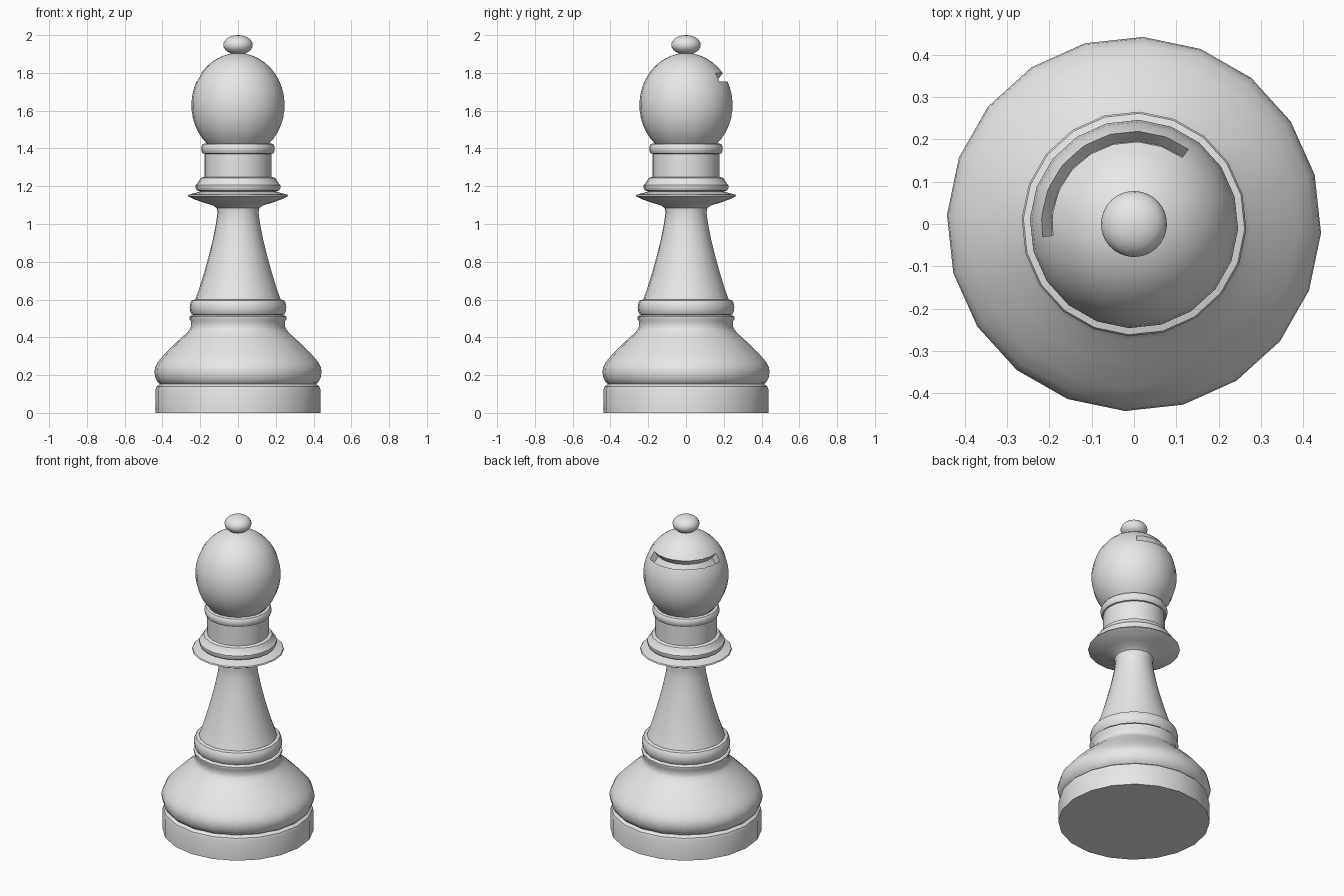
import bpy, bmesh, math
from math import sin, cos, radians

if "Cube" in bpy.data.objects:
    bpy.data.objects.remove(bpy.data.objects["Cube"])

SIDES = 20
TURN = radians(-2.8)

stone = bpy.data.materials.new("pale_grey")
stone.diffuse_color = (0.8, 0.8, 0.8, 1)
stone.use_nodes = True
stone.node_tree.nodes["Principled BSDF"].inputs["Base Color"].default_value = stone.diffuse_color


def lathe(name, profile, sides=SIDES, start=TURN, sweep=2 * math.pi, closed=False):
    """Revolve (radius, z) points about z; zero radius gives a pole.
    A closed profile with a partial sweep gives a capped ring sector."""
    bm = bmesh.new()
    full = sweep > 6.28
    count = sides if full else sides + 1
    rings = []
    for r, z in profile:
        if r == 0:
            rings.append([bm.verts.new((0, 0, z))] * count)
        else:
            angles = [start + sweep * i / sides for i in range(count)]
            rings.append([bm.verts.new((r * cos(a), r * sin(a), z)) for a in angles])
    pairs = list(zip(rings, rings[1:]))
    if closed:
        pairs.append((rings[-1], rings[0]))
    for lo, hi in pairs:
        for i in range(sides):
            j = (i + 1) % count
            corners = list(dict.fromkeys((lo[i], lo[j], hi[j], hi[i])))
            bm.faces.new(corners)
    if closed:
        bm.faces.new([ring[0] for ring in rings])
        bm.faces.new([ring[-1] for ring in rings])
    bmesh.ops.recalc_face_normals(bm, faces=bm.faces)
    mesh = bpy.data.meshes.new(name)
    bm.to_mesh(mesh)
    bm.free()
    obj = bpy.data.objects.new(name, mesh)
    bpy.context.collection.objects.link(obj)
    mesh.materials.append(stone)
    return obj


def smooth(obj, angle=35):
    bpy.ops.object.select_all(action='DESELECT')
    obj.select_set(True)
    bpy.context.view_layer.objects.active = obj
    bpy.ops.object.shade_smooth_by_angle(angle=radians(angle))


def oval(radius, centre, half_height, first, last, steps):
    """Profile points along an ellipse, between two angles in degrees."""
    pts = []
    for i in range(steps + 1):
        a = radians(first + (last - first) * i / steps)
        r = radius * cos(a)
        pts.append((r if r > 1e-5 else 0, centre + half_height * sin(a)))
    return pts


def band(inner, outer, low, high):
    """Rounded ring profile."""
    mid, half = (low + high) / 2, (high - low) / 2
    return [(inner + (outer - inner) * cos(radians(a)) ** 0.6 if abs(a) < 90 else inner,
             mid + half * sin(radians(a))) for a in range(-90, 91, 30)]


# Foot: a plain disc with a slightly rounded upper edge
parts = [lathe("foot", [(0, 0), (0.438, 0), (0.438, 0.12), (0.432, 0.14),
                        (0.415, 0.152), (0, 0.152)])]

# Lower body: bulging skirt that slopes up to a small lip
parts.append(lathe("lower_body", [
    (0.41, 0.15), (0.425, 0.162), (0.438, 0.185), (0.443, 0.215), (0.44, 0.24),
    (0.425, 0.27), (0.39, 0.31), (0.33, 0.37), (0.275, 0.42), (0.255, 0.442),
    (0.25, 0.455), (0.25, 0.485), (0.257, 0.498), (0.257, 0.51), (0.24, 0.518),
    (0.2, 0.52)]))

# Rounded band between body and stem
parts.append(lathe("stem_band", band(0.222, 0.256, 0.515, 0.602)))

# Tapering stem flaring into the thin collar
parts.append(lathe("stem_and_collar", [
    (0.226, 0.6), (0.205, 0.66), (0.18, 0.74), (0.155, 0.83), (0.133, 0.92),
    (0.117, 1.0), (0.109, 1.06), (0.113, 1.085), (0.135, 1.1), (0.18, 1.112),
    (0.235, 1.132), (0.266, 1.148), (0.262, 1.155), (0.225, 1.165), (0.2, 1.172),
    (0.17, 1.173)]))

# Stepped ring above the collar
parts.append(lathe("neck_base", [
    (0.2, 1.172), (0.218, 1.178), (0.225, 1.19), (0.225, 1.206), (0.212, 1.22),
    (0.205, 1.232), (0.198, 1.244), (0.175, 1.25)]))

# Neck and the ring under the head
parts.append(lathe("neck", [(0.178, 1.245), (0.178, 1.375)]))
parts.append(lathe("neck_ring", band(0.17, 0.195, 1.37, 1.427)))

# Egg-shaped head
head = lathe("head", [(0, 1.422)] + oval(0.247, 1.63, 0.275, -49, 90, 16))
parts.append(head)

# Slanted slot cut into the back left of the head
cutter = lathe("slot_cutter", [(0.252, 1.799), (0.196, 1.722), (0.17, 1.765), (0.226, 1.842)],
               sides=8, start=radians(54), sweep=radians(134), closed=True)
cut = head.modifiers.new("slot", 'BOOLEAN')
cut.operation = 'DIFFERENCE'
cut.solver = 'EXACT'
cut.object = cutter
bpy.context.view_layer.objects.active = head
head.select_set(True)
bpy.ops.object.modifier_apply(modifier=cut.name)
bpy.data.objects.remove(cutter)

# Small flattened ball on top
parts.append(lathe("finial", oval(0.078, 1.948, 0.052, -90, 90, 12), sides=32))

for part in parts:
    smooth(part)
